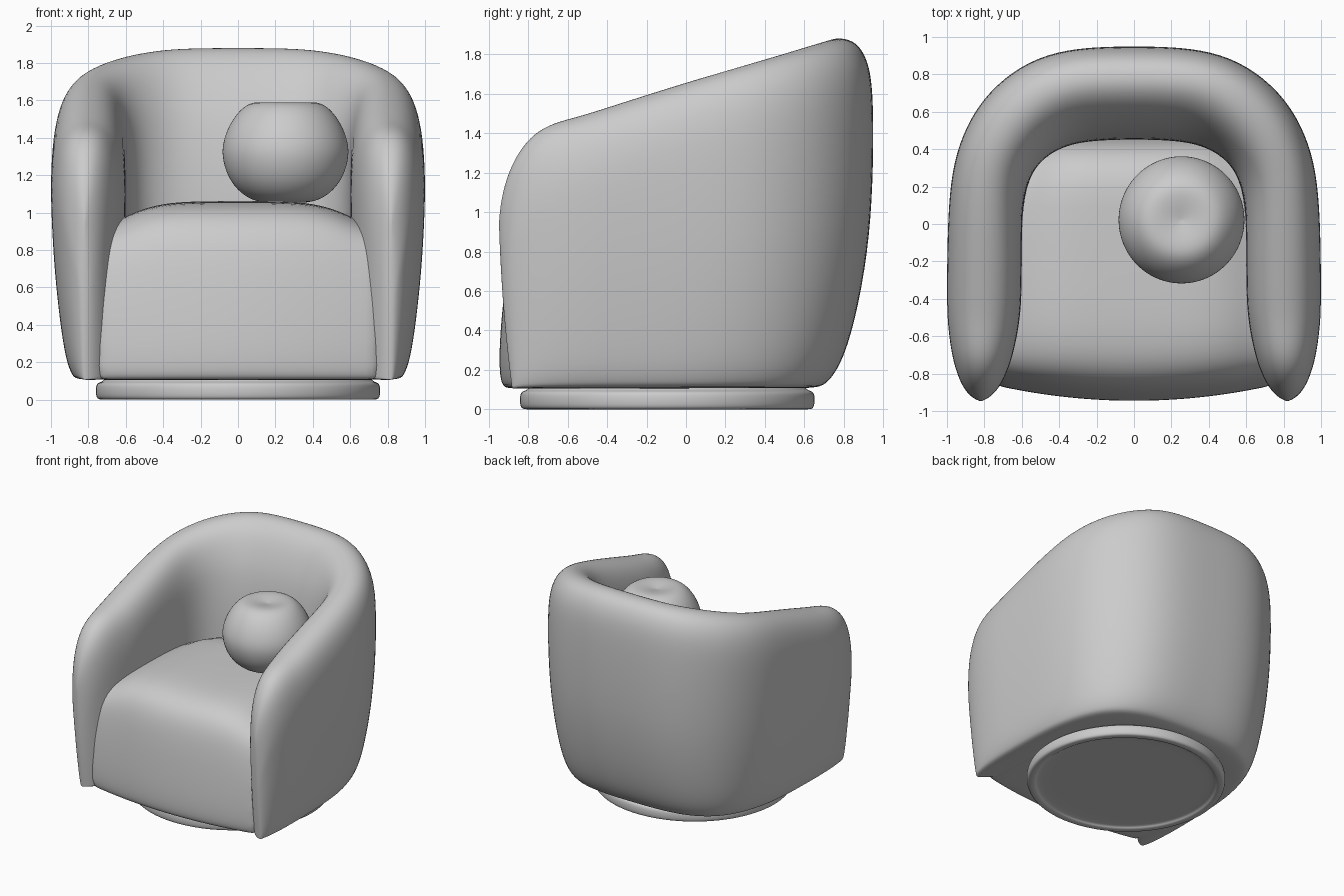
import bpy, bmesh
from math import sin, cos, pi, radians, sqrt

if "Cube" in bpy.data.objects:
    bpy.data.objects.remove(bpy.data.objects["Cube"])


def lerp(a, b, t):
    return a + (b - a) * t


def loft(name, rings, cap_start=False, cap_end=False, mirror=False, level=2):
    """Skin closed rings of points into a smooth subdivided object."""
    bm = bmesh.new()
    rows = [[bm.verts.new(p) for p in ring] for ring in rings]
    n = len(rows[0])
    for a, b in zip(rows, rows[1:]):
        for i in range(n):
            j = (i + 1) % n
            bm.faces.new((a[i], a[j], b[j], b[i]))
    if cap_start:
        bm.faces.new(rows[0])
    if cap_end:
        bm.faces.new(rows[-1])
    bmesh.ops.remove_doubles(bm, verts=bm.verts, dist=1e-4)
    if mirror:  # mirror the half across x = 0 and weld the seam
        dup = bmesh.ops.duplicate(bm, geom=bm.verts[:] + bm.edges[:] + bm.faces[:])["geom"]
        for v in dup:
            if isinstance(v, bmesh.types.BMVert):
                v.co.x = -v.co.x
        bmesh.ops.remove_doubles(bm, verts=bm.verts, dist=1e-4)
    bmesh.ops.recalc_face_normals(bm, faces=bm.faces)
    for f in bm.faces:
        f.smooth = True
    me = bpy.data.meshes.new(name)
    bm.to_mesh(me)
    bm.free()
    ob = bpy.data.objects.new(name, me)
    bpy.context.collection.objects.link(ob)
    mod = ob.modifiers.new("smooth", "SUBSURF")
    mod.levels = mod.render_levels = level
    return ob


def lathe(name, profile, centre, ratio=1.0, steps=32):
    """Revolve (radius, z) points round a vertical axis."""
    rings = []
    for r, z in profile:
        r = max(r, 0.004)
        rings.append([(centre[0] + r * cos(2 * pi * i / steps),
                       centre[1] + r * ratio * sin(2 * pi * i / steps), z) for i in range(steps)])
    return loft(name, rings, cap_start=True, cap_end=True)


# Wrap-around shell: arms and back as one swept section
def crest(y):
    if y > 0:
        return min(1.66 + 0.285 * y, 1.89)
    if y > -0.62:
        return 1.66 + 0.32 * y
    s = min((-y - 0.62) / 0.335, 1)
    return 0.9 + 0.562 * sqrt(1 - s * s)


def taper(z):
    return max(0, (1.25 - z) / 1.14) ** 2.2


# (u across the thickness from outside to inside, drop below the crest)
ARM = [(0, .36), (.03, .22), (.11, .1), (.27, .02), (.5, -.005), (.73, .02), (.89, .1), (.97, .22), (1, .36)]
BACK = [(0, .36), (.02, .2), (.07, .1), (.17, .02), (.34, -.005), (.5, .015), (.68, .1), (.85, .29), (.93, .45)]
LOWER = (0, .02, .1, .3, .55, .8)


def section(o, i, b):
    w = sqrt((o[0] - i[0]) ** 2 + (o[1] - i[1]) ** 2)
    top = [(lerp(p[0], q[0], b), lerp(p[1], q[1], b)) for p, q in zip(ARM, BACK)]
    h = crest(lerp(o[1], i[1], lerp(.5, .34, b)))
    inset = lerp(.1, .2, b) / max(w, .4)
    tuck = lerp(.04, .08, b) / max(w, .4)  # rounded lower edge
    prof = []
    for f, k in zip(LOWER, (1, .5, 0, 0, 0, 0)):
        z = .106 + f * (h - .36 - .106)
        prof.append((inset * taper(z) + tuck * k if w else 0, z))
    prof += [(u, h - d) for u, d in top]
    z_in = h - top[-1][1]
    prof += [(1, lerp(.106, z_in, f)) for f in reversed(LOWER)]
    pts = []
    for u, z in prof:
        x, y = lerp(o[0], i[0], u), lerp(o[1], i[1], u)
        y += .07 * taper(z) * min(max((-.35 - y) / .6, 0), 1)
        pts.append((x, y, z))
    return pts


rings = []
for deg in (90, 80, 68, 56, 44, 32, 18, 5):  # rounded arm end closing to a seam
    t = radians(deg)
    cx, half, y = .8 + .02 * sin(t), .202 * cos(t), -.35 - .605 * sin(t)
    if deg == 90:
        half = 0
    rings.append(section((cx + half, y), (cx - half, y), 0))
BEND = [(1.0, -.15, .6, -.15, 0), (.993, .1, .598, .05, .1), (.967, .33, .575, .2, .3),
        (.897, .53, .53, .3, .4), (.782, .705, .46, .37, .55), (.605, .85, .36, .42, .8),
        (.41, .925, .25, .442, 1), (.2, .948, .12, .45, 1), (0, .95, 0, .452, 1)]
for ox, oy, ix, iy, b in BEND:
    rings.append(section((ox, oy), (ix, iy), b))
loft("shell", rings, mirror=True)

# Seat block with crowned top and bulging front
SEAT = [(.48, 1.06), (.1, 1.062), (-.35, 1.06), (-.62, 1.05), (-.78, 1.0), (-.87, .89), (-.91, .7),
        (-.933, .5), (-.948, .3), (-.945, .16), (-.925, .108), (-.88, .105), (-.3, .105), (.2, .105), (.48, .105)]
rings = []
for k in range(-6, 7):
    x = .82 * k / 6
    ring = []
    for y, z in SEAT:
        front = min(max((-y - .3) / .6, 0), 1)
        drop = .075 * min(abs(x) / .6, 1.1) ** 5 * max(0, (z - .5) / .56)
        ring.append((x * (1 - .6 * max(0, y)), y + .15 * x * x * front, z - drop))
    rings.append(ring)
loft("seat", rings, cap_start=True, cap_end=True)

# Round pillow with a dimpled top
lathe("ball_pillow", [(0, 1.57), (.04, 1.576), (.1, 1.589), (.18, 1.594), (.245, 1.552), (.303, 1.47),
                      (.34, 1.37), (.34, 1.28), (.3, 1.165), (.215, 1.08), (.12, 1.05), (0, 1.055)],
      (.254, .022), 1.01)

# Swivel plinth with a raised rim underneath
lathe("base", [(0, .022), (.5, .022), (.685, .022), (.695, .008), (.71, 0), (.745, 0), (.762, .01),
               (.766, .05), (.762, .08), (.75, .092), (.72, .1), (.715, .13), (0, .13)],
      (0, -.095), .983)
